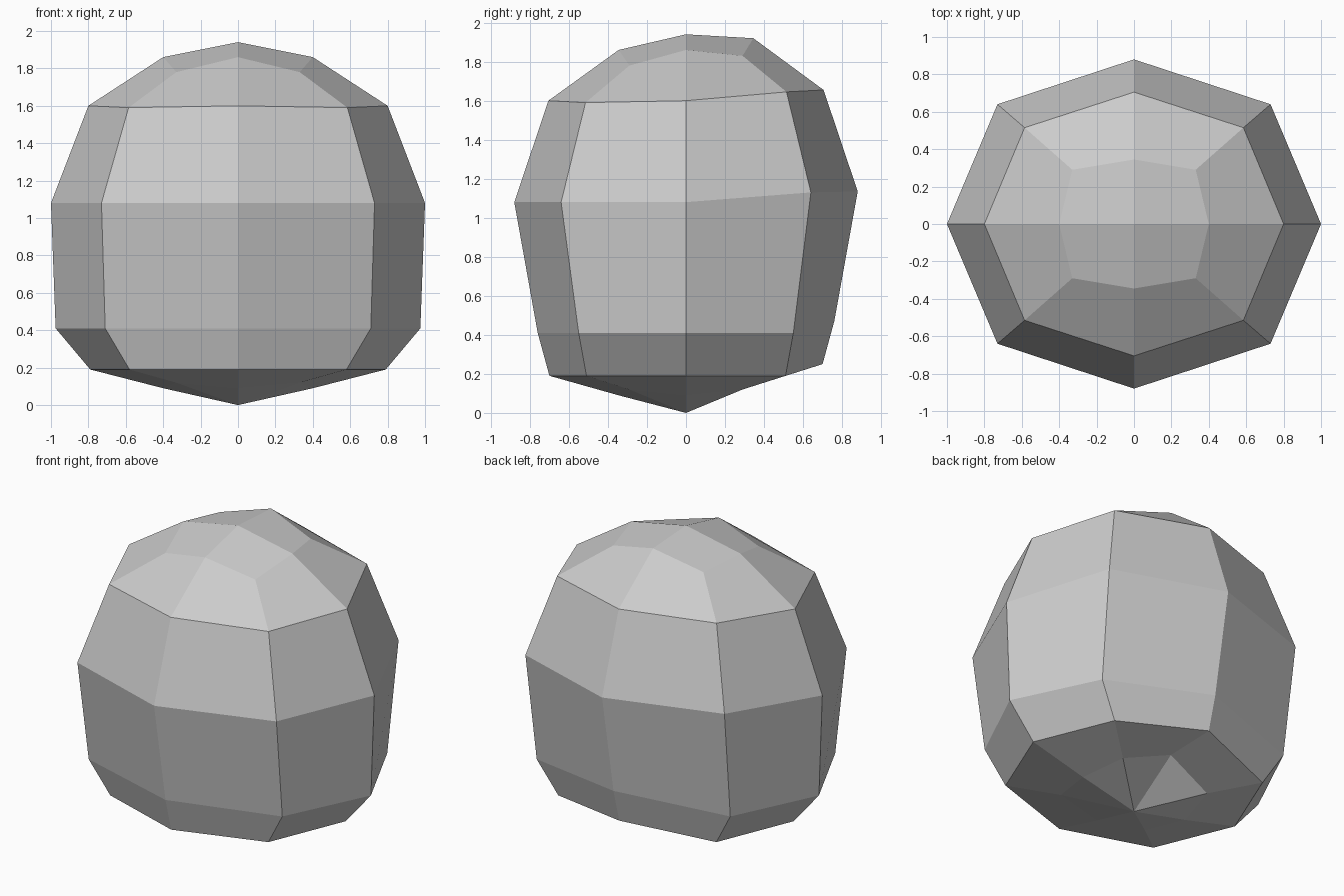
import bpy
import bmesh

cube = bpy.data.objects.get("Cube")
if cube:
    bpy.data.objects.remove(cube, do_unlink=True)

# One plain grey
grey = bpy.data.materials.new("plain_grey")
grey.use_nodes = True
colour = (0.6, 0.6, 0.6, 1)
grey.diffuse_color = colour
grey.node_tree.nodes["Principled BSDF"].inputs["Base Color"].default_value = colour

# Rings from bottom to top: side x, front y, corner x, corner y,
# middle z, corner z, back middle lift, back corner lift
RINGS = [
    (0.40, 0.345, 0.33, 0.29, 0.09, 0.12, 0.15, 0.00),
    (0.79, 0.70, 0.58, 0.51, 0.19, 0.19, 0.06, 0.00),
    (0.975, 0.76, 0.71, 0.55, 0.41, 0.41, 0.06, 0.00),
    (1.00, 0.88, 0.73, 0.64, 1.08, 1.08, 0.055, 0.05),
    (0.80, 0.705, 0.585, 0.515, 1.60, 1.59, 0.055, 0.055),
    (0.40, 0.345, 0.33, 0.29, 1.86, 1.78, 0.06, 0.05),
]
# Eight directions, counter-clockwise from +x
DIRECTIONS = [(1, 0), (1, 1), (0, 1), (-1, 1), (-1, 0), (-1, -1), (0, -1), (1, -1)]
SIDES = len(DIRECTIONS)


def add_ring(bm, side_x, front_y, corner_x, corner_y, z, corner_z, lift, corner_lift):
    verts = []
    for dx, dy in DIRECTIONS:
        if dx and dy:
            co = (dx * corner_x, dy * corner_y, corner_z + (corner_lift if dy > 0 else 0))
        else:
            co = (dx * side_x, dy * front_y, z + (lift if dy > 0 else 0))
        verts.append(bm.verts.new(co))
    return verts


bm = bmesh.new()
rings = [add_ring(bm, *r) for r in RINGS]

# Walls between neighbouring rings
for low, high in zip(rings, rings[1:]):
    for i in range(SIDES):
        j = (i + 1) % SIDES
        bm.faces.new((low[i], low[j], high[j], high[i]))

# Caps of four quads meeting at a pole
bottom = bm.verts.new((0, 0, 0))
top = bm.verts.new((0, 0, 1.94))
for i in range(0, SIDES, 2):
    a, b, c = i, i + 1, (i + 2) % SIDES
    bm.faces.new((top, rings[-1][a], rings[-1][b], rings[-1][c]))
    # The underside folds along the line from the pole to each corner
    low = rings[0]
    bm.faces.new((bottom, low[b], low[a]))
    bm.faces.new((bottom, low[c], low[b]))

bmesh.ops.recalc_face_normals(bm, faces=bm.faces)
mesh = bpy.data.meshes.new("rounded_block")
bm.to_mesh(mesh)
bm.free()
mesh.materials.append(grey)
block = bpy.data.objects.new("rounded_block", mesh)
bpy.context.collection.objects.link(block)
